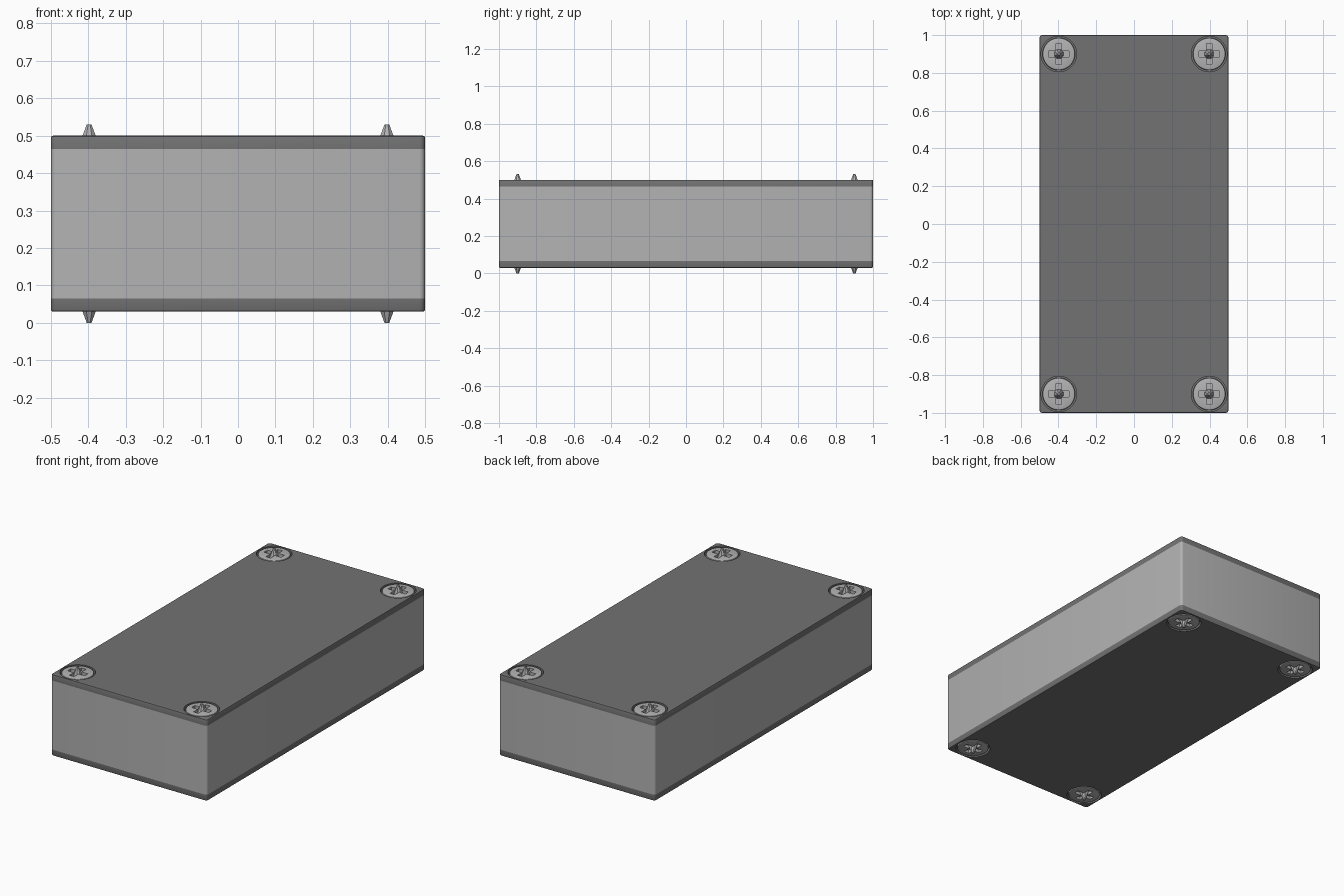
import bpy, bmesh, math
from mathutils import Matrix, Vector

if "Cube" in bpy.data.objects:
    bpy.data.objects.remove(bpy.data.objects["Cube"])

MID, HALF_H, LID = 0.265, 0.235, 0.035
SX, SY = 0.398, 0.9


def material(name, v):
    m = bpy.data.materials.new(name)
    m.diffuse_color = (v, v, v, 1)
    m.use_nodes = True
    m.node_tree.nodes["Principled BSDF"].inputs["Base Color"].default_value = m.diffuse_color
    return m


light = material("light_grey", 0.45)
dark = material("dark_grey", 0.17)


def finish(bm, name, mat):
    bmesh.ops.recalc_face_normals(bm, faces=bm.faces)
    me = bpy.data.meshes.new(name)
    bm.to_mesh(me)
    bm.free()
    me.materials.append(mat)
    ob = bpy.data.objects.new(name, me)
    bpy.context.collection.objects.link(ob)
    return ob


def smooth(ob):
    bpy.ops.object.select_all(action='DESELECT')
    ob.select_set(True)
    bpy.context.view_layer.objects.active = ob
    bpy.ops.object.shade_smooth_by_angle(angle=math.radians(35))


def cut(ob, cutter):
    # apply the boolean, then drop the cutter
    cutter.hide_render = True
    mod = ob.modifiers.new("cut", 'BOOLEAN')
    mod.operation, mod.solver, mod.object = 'DIFFERENCE', 'EXACT', cutter
    bpy.context.view_layer.objects.active = ob
    bpy.ops.object.modifier_apply(modifier="cut")
    bpy.data.objects.remove(cutter)


def add_box(bm, size, loc=(0, 0, 0)):
    return bmesh.ops.create_cube(
        bm, size=1, matrix=Matrix.Translation(loc) @ Matrix.Diagonal((*size, 1)))


def slab(name, z0, z1, mat, round_top=False):
    # box with rounded upright corners and an optional softened top rim
    bm = bmesh.new()
    add_box(bm, (1, 2, z1 - z0), (0, 0, (z0 + z1) / 2))
    up = [e for e in bm.edges if abs(e.verts[0].co.z - e.verts[1].co.z) > 1e-4]
    bmesh.ops.bevel(bm, geom=up, offset=0.015, segments=4, profile=0.5, affect='EDGES')
    if round_top:
        rim = [e for e in bm.edges if all(abs(v.co.z - z1) < 1e-5 for v in e.verts)]
        bmesh.ops.bevel(bm, geom=rim, offset=0.005, segments=2, profile=0.5, affect='EDGES')
    return finish(bm, name, mat)


def flipped(ob, name):
    # copy turned over about the box's middle
    c = bpy.data.objects.new(name, ob.data)
    bpy.context.collection.objects.link(c)
    c.matrix_world = (Matrix.Translation((0, 0, MID)) @ Matrix.Rotation(math.pi, 4, 'X')
                      @ Matrix.Translation((0, 0, -MID)) @ ob.matrix_basis)
    return c


# Case body
smooth(slab("case_body", MID - HALF_H + LID, MID + HALF_H - LID, light))

# Lids with four screw wells
TOP = MID + HALF_H
lid = slab("top_lid", TOP - LID, TOP, dark, True)
bm = bmesh.new()
for sx in (-1, 1):
    for sy in (-1, 1):
        bmesh.ops.create_cone(bm, cap_ends=True, segments=48, radius1=0.094, radius2=0.094,
                              depth=0.05, matrix=Matrix.Translation((sx * SX, sy * SY, TOP)))
cut(lid, finish(bm, "well_cutter", dark))
smooth(lid)
flipped(lid, "bottom_lid")

# Screw head: lathed disc with a softened edge
bm = bmesh.new()
profile = [(0, -0.028), (0.086, -0.028), (0.086, -0.006), (0.084, -0.002), (0.079, 0), (0, 0)]
vs = [bm.verts.new((r, 0, z)) for r, z in profile]
es = [bm.edges.new(p) for p in zip(vs, vs[1:])]
bmesh.ops.spin(bm, geom=vs + es, axis=(0, 0, 1), cent=(0, 0, 0), steps=48, angle=math.tau)
bmesh.ops.remove_doubles(bm, verts=bm.verts, dist=1e-5)
head = finish(bm, "screw", light)

# Cross recess
for size in ((0.11, 0.03, 0.036), (0.03, 0.11, 0.036)):
    bm = bmesh.new()
    add_box(bm, size)
    cut(head, finish(bm, "cross_cutter", light))

# Raised point in the middle of the recess
bm = bmesh.new()
bm.from_mesh(head.data)
bmesh.ops.create_cone(bm, cap_ends=True, segments=8, radius1=0.027, radius2=0.007,
                      depth=0.05, matrix=Matrix.Translation((0, 0, 0.005))
                      @ Matrix.Rotation(math.pi / 8, 4, 'Z'))
bm.to_mesh(head.data)
bm.free()
smooth(head)

# Screws at every corner of both lids
spots = [(x, y) for x in (-SX, SX) for y in (-SY, SY)]
for i, (x, y) in enumerate(spots):
    ob = head if i == 0 else bpy.data.objects.new("screw", head.data)
    if i:
        bpy.context.collection.objects.link(ob)
    ob.name = f"top_screw_{i + 1}"
    ob.location = Vector((x, y, TOP))
    bpy.context.view_layer.update()
    flipped(ob, f"bottom_screw_{i + 1}")
